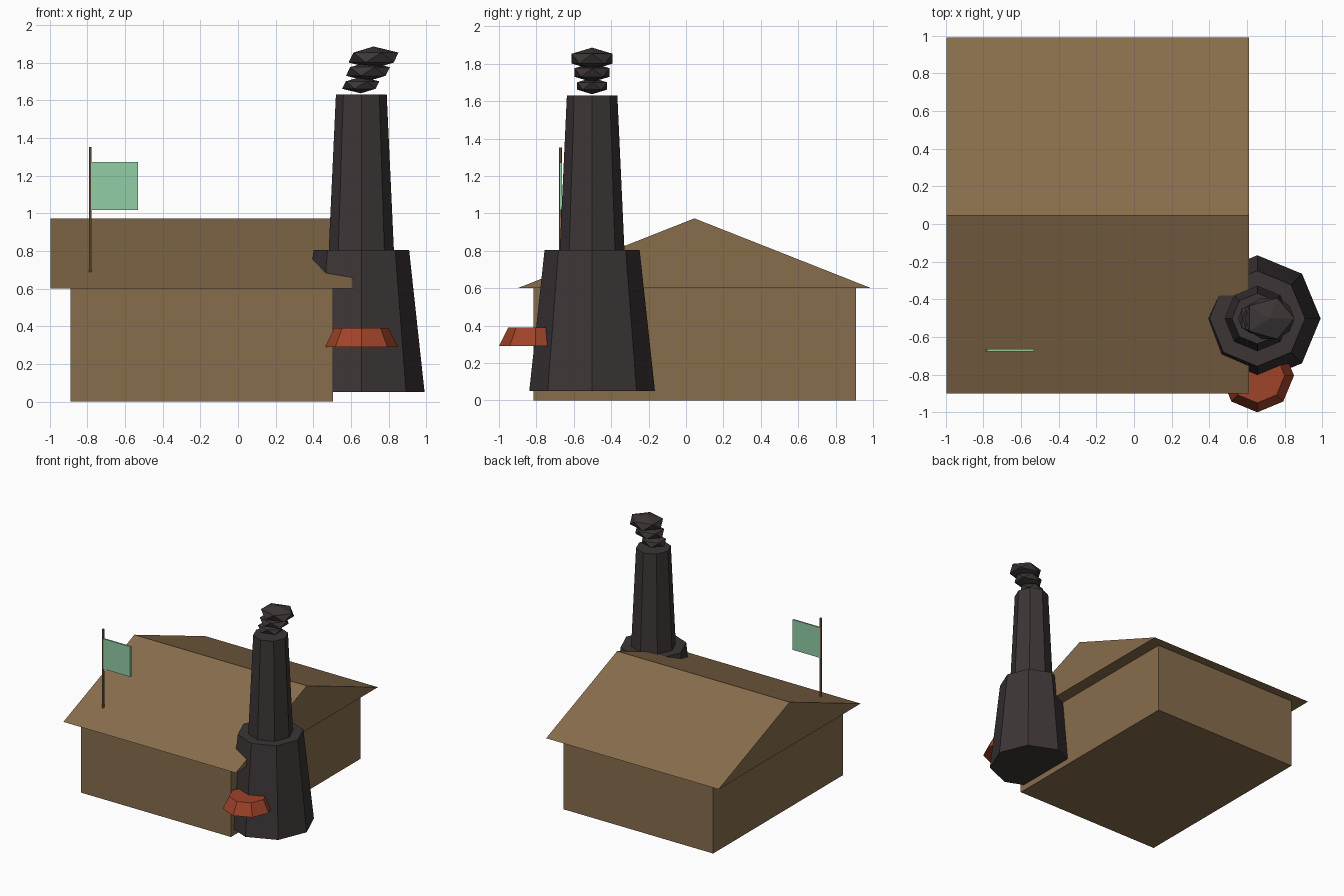
import bpy, bmesh, math
from mathutils import Matrix

if "Cube" in bpy.data.objects:
    bpy.data.objects.remove(bpy.data.objects["Cube"])


def material(name, rgb):
    """Flat colour from sRGB 0-255 values."""
    m = bpy.data.materials.new(name)
    m.diffuse_color = [((c / 255 + 0.055) / 1.055) ** 2.4 for c in rgb] + [1]
    m.use_nodes = True
    m.node_tree.nodes["Principled BSDF"].inputs["Base Color"].default_value = m.diffuse_color
    return m


WOOD = material("wood_brown", (136, 109, 76))
SOOT = material("soot_black", (60, 53, 54))
RUST = material("rust_red", (160, 67, 41))
CLOTH = material("cloth_green", (145, 205, 165))


def finish(name, bm, mat):
    bmesh.ops.recalc_face_normals(bm, faces=bm.faces)
    me = bpy.data.meshes.new(name)
    bm.to_mesh(me)
    bm.free()
    me.materials.append(mat)
    ob = bpy.data.objects.new(name, me)
    bpy.context.collection.objects.link(ob)
    return ob


def prism_x(name, profile, x0, x1, mat):
    """Extrude a (y, z) profile from x0 to x1."""
    bm = bmesh.new()
    face = bm.faces.new([bm.verts.new((x0, y, z)) for y, z in profile])
    new = bmesh.ops.extrude_face_region(bm, geom=[face])["geom"]
    bmesh.ops.translate(bm, vec=(x1 - x0, 0, 0),
                        verts=[v for v in new if isinstance(v, bmesh.types.BMVert)])
    return finish(name, bm, mat)


def box(name, x, y, z, mat):
    return prism_x(name, [(y[0], z[0]), (y[1], z[0]), (y[1], z[1]), (y[0], z[1])], *x, mat)


def frustum(name, x, y, z0, z1, r0, r1, mat, sides=8):
    """Tapered column with corners on the x and y axes."""
    bm = bmesh.new()
    bmesh.ops.create_cone(bm, cap_ends=True, segments=sides, radius1=r0, radius2=r1,
                          depth=z1 - z0,
                          matrix=Matrix.Translation((x, y, (z0 + z1) / 2)))
    return finish(name, bm, mat)


def puff(name, loc, scale):
    """Flattened 20-sided smoke puff."""
    bm = bmesh.new()
    bmesh.ops.create_icosphere(bm, subdivisions=1, radius=1,
                               matrix=Matrix.Translation(loc) @ Matrix.Diagonal((*scale, 1)))
    return finish(name, bm, SOOT)


# House walls and overhanging gable roof
box("house_walls", (-0.89, 0.505), (-0.815, 0.91), (0, 0.6), WOOD)
prism_x("gable_roof", [(-0.9, 0.6), (0.99, 0.6), (0.045, 0.973)], -0.997, 0.61, WOOD)

# Two-stage chimney with a hearth hood on its front
CX, CY = 0.655, -0.502
frustum("chimney_base", CX, CY, 0.05, 0.805, 0.336, 0.254, SOOT)
frustum("chimney_stack", CX, CY, 0.805, 1.63, 0.173, 0.135, SOOT)
frustum("hearth_hood", CX, -0.805, 0.29, 0.39, 0.195, 0.145, RUST)

# Smoke drifting to the right
puff("smoke_low", (0.652, CY, 1.681), (0.11, 0.094, 0.044))
puff("smoke_middle", (0.69, CY, 1.753), (0.13, 0.11, 0.051))
puff("smoke_top", (0.72, CY, 1.827), (0.148, 0.128, 0.059))

# Flag on the front roof slope
frustum("flag_pole", -0.785, -0.672, 0.685, 1.352, 0.008, 0.008, WOOD, 6)
box("flag", (-0.782, -0.53), (-0.677, -0.663), (1.018, 1.272), CLOTH)
